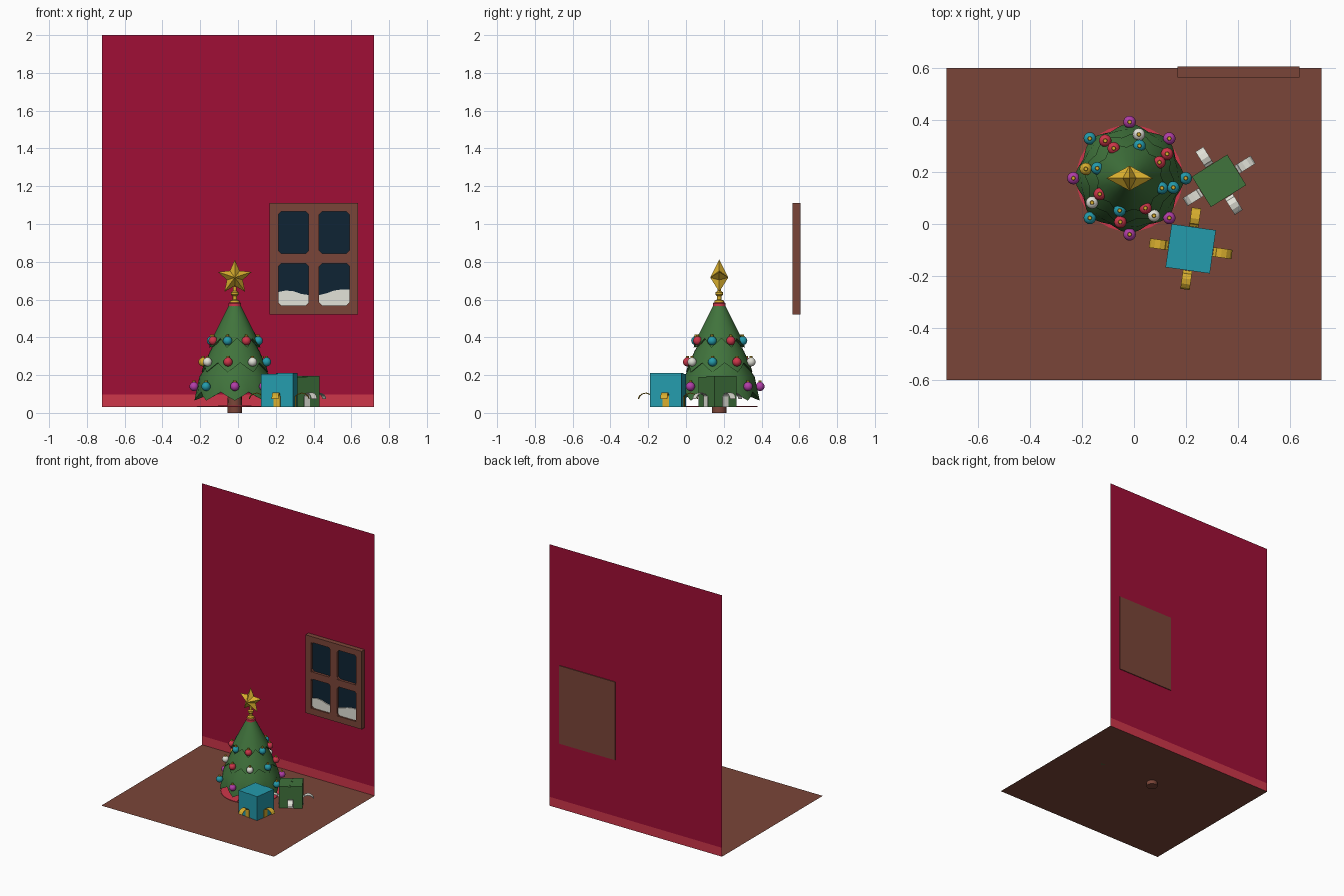
import bpy, bmesh, math
from mathutils import Matrix, Vector

if "Cube" in bpy.data.objects:
    bpy.data.objects.remove(bpy.data.objects["Cube"])

def material(name, r, g, b):
    m = bpy.data.materials.new(name)
    lin = [((c / 255 + 0.055) / 1.055) ** 2.4 if c > 10 else c / 255 / 12.92 for c in (r, g, b)]
    m.diffuse_color = (*lin, 1)
    m.use_nodes = True
    m.node_tree.nodes["Principled BSDF"].inputs["Base Color"].default_value = m.diffuse_color
    return m

CRIMSON = material("crimson", 160, 14, 54)
RED = material("red", 206, 54, 74)
BROWN = material("brown", 122, 69, 56)
GREEN = material("green", 64, 115, 60)
TEAL = material("teal", 36, 155, 172)
GOLD = material("gold", 216, 174, 46)
WHITE = material("white", 226, 226, 216)
PURPLE = material("purple", 178, 62, 168)
NIGHT = material("night_blue", 14, 36, 52)

FLOOR = 0.03
TX, TY = -0.017, 0.176          # tree centre

def finish(name, bm, mats, smooth=None, fix=True):
    if fix:
        bmesh.ops.recalc_face_normals(bm, faces=bm.faces)
    me = bpy.data.meshes.new(name)
    bm.to_mesh(me)
    bm.free()
    for m in (mats if isinstance(mats, list) else [mats]):
        me.materials.append(m)
    ob = bpy.data.objects.new(name, me)
    bpy.context.collection.objects.link(ob)
    if smooth:
        bpy.ops.object.select_all(action='DESELECT')
        ob.select_set(True)
        bpy.context.view_layer.objects.active = ob
        bpy.ops.object.shade_smooth_by_angle(angle=math.radians(smooth))
    return ob

def add_box(bm, x0, x1, y0, y1, z0, z1, rot=None):
    M = Matrix.Translation(((x0 + x1) / 2, (y0 + y1) / 2, (z0 + z1) / 2))
    M = M @ Matrix.Diagonal((x1 - x0, y1 - y0, z1 - z0, 1))
    bmesh.ops.create_cube(bm, size=1, matrix=(rot or Matrix()) @ M)

def add_prism(bm, pts, vec):
    """Polygon through pts, extruded along vec."""
    f = bm.faces.new([bm.verts.new(p) for p in pts])
    ext = bmesh.ops.extrude_face_region(bm, geom=[f], use_keep_orig=True)
    bmesh.ops.translate(bm, vec=vec, verts=[v for v in ext["geom"] if isinstance(v, bmesh.types.BMVert)])

def loft(bm, rings, cap=True):
    loops = [[bm.verts.new(p) for p in r] for r in rings]
    n = len(loops[0])
    for a, b in zip(loops, loops[1:]):
        for i in range(n):
            bm.faces.new((a[i], a[(i + 1) % n], b[(i + 1) % n], b[i]))
    if cap:
        bm.faces.new(loops[0])
        bm.faces.new(loops[-1])

def lathe(name, profile, mat, n=16, smooth=40):
    bm = bmesh.new()
    loft(bm, [[(TX + r * math.cos(2 * math.pi * i / n), TY + r * math.sin(2 * math.pi * i / n), z)
               for i in range(n)] for r, z in profile])
    return finish(name, bm, mat, smooth)

# Floor and wall: single sheets, the wall has a red skirting band
bm = bmesh.new()
bm.faces.new([bm.verts.new(p) for p in ((-.72, -.6, FLOOR), (.72, -.6, FLOOR), (.72, .6, FLOOR), (-.72, .6, FLOOR))])
finish("floor", bm, BROWN, fix=False)
bm = bmesh.new()
rows = [[bm.verts.new((x, .6, z)) for x in (-.72, .72)] for z in (FLOOR, .097, 2.0)]
for i in range(2):
    f = bm.faces.new((rows[i][0], rows[i][1], rows[i + 1][1], rows[i + 1][0]))
    f.material_index = 1 - i
finish("wall", bm, [CRIMSON, RED], fix=False)

# Window frame: back board, stiles, rails and corner blocks
X = (.168, .214, .374, .430, .590, .636)
Z = (.522, .569, .791, .844, 1.066, 1.110)
bm = bmesh.new()
add_box(bm, X[0], X[5], .588, .606, Z[0], Z[5])
for i in (0, 2, 4):
    add_box(bm, X[i], X[i + 1], .564, .589, Z[0], Z[5])
    for j in (1, 3):
        add_box(bm, X[j], X[j + 1], .564, .589, Z[i], Z[i + 1])
for i in (1, 2, 3, 4):
    for j in (1, 2, 3, 4):
        M = Matrix.Translation((X[i], 0, Z[j])) @ Matrix.Rotation(math.pi / 4, 4, 'Y')
        add_box(bm, -.011, .011, .567, .589, -.011, .011, M)
finish("window_frame", bm, BROWN)

# Glass panes and snow drifts on the lower panes
bm = bmesh.new()
for i in (1, 3):
    for j in (1, 3):
        add_box(bm, X[i], X[i + 1], .583, .589, Z[j], Z[j + 1])
finish("window_glass", bm, NIGHT)
bm = bmesh.new()
for i, tops in ((1, (.640, .648, .644, .630, .624)), (3, (.624, .634, .648, .654, .654))):
    pts = [(X[i], .576, Z[1]), (X[i + 1], .576, Z[1])]
    pts += [(X[i + 1] - k * .04, .576, t) for k, t in enumerate(reversed(tops))]
    add_prism(bm, pts, (0, .008, 0))
finish("window_snow", bm, WHITE)

# Tree trunk, skirt mat, top ring and star stem
lathe("trunk", [(.039, 0), (.036, .14)], BROWN)
lathe("tree_skirt", [(.205, FLOOR + .001), (.205, FLOOR + .005), (.04, FLOOR + .009)], RED, 32)
lathe("top_ring", [(.028, .556), (.034, .561), (.034, .580), (.028, .585)], RED)
lathe("star_stem", [(.026, .584), (.024, .594), (.011, .600), (.011, .618), (.020, .626),
                    (.020, .638), (.010, .646), (.010, .67)], GOLD)

# Tree tiers: cones with a pointed lower edge, eight points each
def tier(name, top, mid, tip, jag, phase):
    n = 32
    bm = bmesh.new()
    rings = []
    for (r, z), w in ((top, 0), (mid, 0), (tip, 1), ((tip[0] - .014, tip[1] + .006), 1), ((.03, tip[1] + jag + .03), 0)):
        ring = []
        for i in range(n):
            a = 2 * math.pi * i / n + phase
            t = (2 - abs(i % 4 - 2)) / 2          # 0 at a point, 1 in a notch
            rr, zz = r - w * t * .022, z + w * t * jag
            ring.append((TX + rr * math.cos(a), TY + rr * math.sin(a), zz))
        rings.append(ring)
    loft(bm, rings)
    return finish(name, bm, GREEN, 35)

rad = math.radians
tier("tree_tier_bottom", (.10, .33), (.188, .19), (.214, .065), .045, 0)
tier("tree_tier_middle", (.06, .45), (.132, .325), (.180, .215), .05, rad(33))
tier("tree_tier_top", (.030, .572), (.084, .465), (.142, .345), .05, rad(28))

# Baubles: three rows of eight, each with a small gold cap
def baubles(radius, z, phase, colours):
    for k, m in enumerate(colours):
        a = rad(phase + 45 * k)
        c = Vector((TX + radius * math.cos(a), TY + radius * math.sin(a), z))
        bm = bmesh.new()
        bmesh.ops.create_uvsphere(bm, u_segments=16, v_segments=10, radius=.024, matrix=Matrix.Translation(c))
        n = len(bm.faces)
        bmesh.ops.create_cone(bm, cap_ends=True, segments=8, radius1=.009, radius2=.007, depth=.012,
                              matrix=Matrix.Translation(c + Vector((0, 0, .026))))
        for f in list(bm.faces)[n:]:
            f.material_index = 1
        finish("bauble", bm, [m, GOLD], 40)

R, T, W, P, G = RED, TEAL, WHITE, PURPLE, GOLD
baubles(.130, .382, 28, (R, T, R, T, R, T, R, T))
baubles(.172, .270, 33, (R, W, R, G, W, R, W, T))
baubles(.216, .140, 0, (T, P, P, T, P, T, P, P))

# Faceted five-point star
bm = bmesh.new()
cz = .717
rim = []
for i in range(10):
    a = math.pi / 2 + i * math.pi / 5
    r = .044 if i % 2 else .094
    rim.append(bm.verts.new((TX + r * math.cos(a), TY, cz + r * math.sin(a))))
for s in (-1, 1):
    apex = bm.verts.new((TX, TY + s * .048, cz))
    for i in range(10):
        bm.faces.new((rim[i], rim[(i + 1) % 10], apex))
finish("star", bm, GOLD)

# Gifts: box, folded paper flap on top and four curled ribbon ends
def gift(name, x, y, w, d, top, angle, paper, ribbon):
    M = Matrix.Translation((x, y, 0)) @ Matrix.Rotation(rad(angle), 4, 'Z')
    bm = bmesh.new()
    add_box(bm, -w / 2, w / 2, -d / 2, d / 2, FLOOR, top - .004, M)
    edge = (.004, .012, -.004, .016, .002, -.008, .004)
    pts = [(w / 2, -d / 2), (w / 2, d / 2)]
    pts += [(e, d / 2 - d * k / 6) for k, e in enumerate(edge)]
    add_prism(bm, [M @ Vector((px, py, top - .004)) for px, py in pts], (0, 0, .004))
    finish(name + "_box", bm, paper)
    bm = bmesh.new()
    curl = ((.0, .032), (.0, .088), (.012, .100), (.032, .107), (.052, .103), (.066, .092), (.073, .078))
    for k in range(4):
        off = (w if k % 2 == 0 else d) / 2 + .001
        K = M @ Matrix.Rotation(k * math.pi / 2, 4, 'Z')
        sections = []
        for o, z in curl:
            inner = (o, z - .004) if o > .01 else (o, z)
            outer = (o, z) if o > .01 else (o + .004, z)
            sections.append([K @ Vector((off + p[0], s * .018, p[1]))
                             for p, s in ((inner, -1), (inner, 1), (outer, 1), (outer, -1))])
        loft(bm, sections)
    finish(name + "_ribbon", bm, ribbon)

gift("teal_gift", .218, -.095, .172, .168, .210, -8, TEAL, GOLD)
gift("green_gift", .327, .166, .160, .138, .195, 32, GREEN, WHITE)
